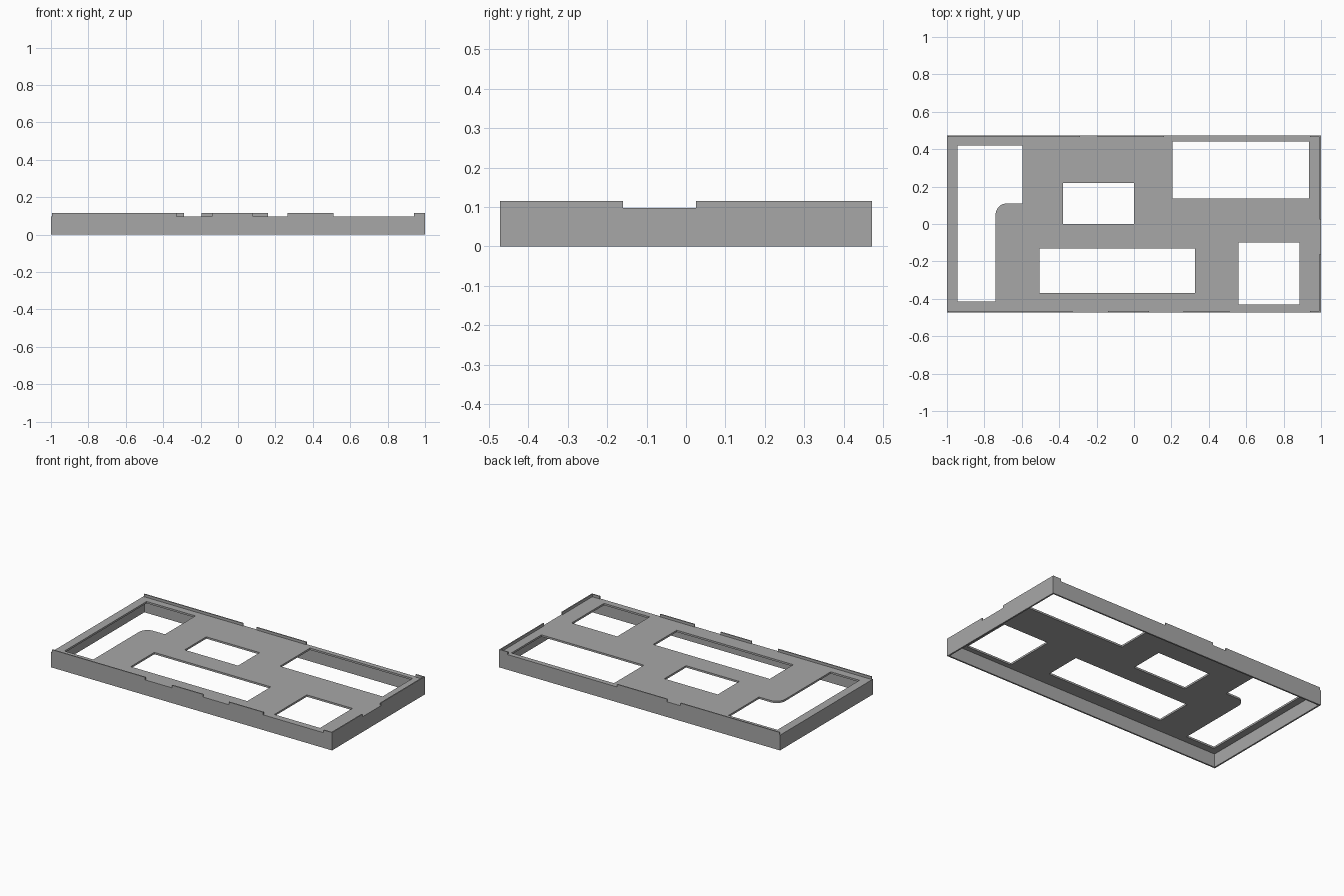
import bpy
import math

if "Cube" in bpy.data.objects:
    bpy.data.objects.remove(bpy.data.objects["Cube"])

HX, HY = 1.0, 0.472           # half length, half depth
WALL = 0.01                   # skirt thickness
PLATE_TOP, RIM_TOP = 0.098, 0.115
PLATE_THICK = 0.012

grey = bpy.data.materials.new("warm_grey_plastic")
grey.diffuse_color = (0.39, 0.39, 0.39, 1)
grey.use_nodes = True
grey.node_tree.nodes["Principled BSDF"].inputs["Base Color"].default_value = grey.diffuse_color


def rect(x0, x1, y0, y1):
    return [(x0, y0), (x1, y0), (x1, y1), (x0, y1)]


def slab(name, loops, z0, z1):
    """Filled flat profile (first loop outside, others holes) from z0 to z1."""
    cu = bpy.data.curves.new(name, 'CURVE')
    cu.dimensions = '2D'
    cu.fill_mode = 'BOTH'
    cu.extrude = (z1 - z0) / 2
    for pts in loops:
        sp = cu.splines.new('POLY')
        sp.points.add(len(pts) - 1)
        for p, (x, y) in zip(sp.points, pts):
            p.co = (x, y, 0, 1)
        sp.use_cyclic_u = True
    ob = bpy.data.objects.new(name, cu)
    ob.location.z = (z0 + z1) / 2
    bpy.context.collection.objects.link(ob)
    bpy.ops.object.select_all(action='DESELECT')
    ob.select_set(True)
    bpy.context.view_layer.objects.active = ob
    bpy.ops.object.convert(target='MESH')
    ob = bpy.context.object
    ob.name = name
    ob.data.materials.clear()
    ob.data.materials.append(grey)
    for f in ob.data.polygons:
        f.use_smooth = False
    return ob


# stepped opening on the left, with one rounded inner corner
corner = [(-0.68 + 0.06 * math.cos(a), 0.05 + 0.06 * math.sin(a))
          for a in (math.pi / 2 + i * math.pi / 16 for i in range(9))]
stepped = [(-0.945, -0.415), (-0.945, 0.42), (-0.597, 0.42), (-0.597, 0.11)]
stepped += corner + [(-0.74, -0.415)]

# top plate with its openings
slab("top_plate", [
    rect(-HX + WALL, HX - WALL, -HY + WALL, HY - WALL),
    stepped,
    rect(-0.38, 0.0, 0.0, 0.22),
    rect(-0.505, 0.325, -0.37, -0.13),
    rect(0.205, 0.935, 0.135, 0.44),
    rect(0.56, 0.885, -0.43, -0.10),
], PLATE_TOP - PLATE_THICK, PLATE_TOP)

# skirt around the plate, open underneath
slab("side_skirt", [
    rect(-HX, HX, -HY, HY),
    rect(-HX + WALL, HX - WALL, -HY + WALL, HY - WALL),
], 0, PLATE_TOP)

# raised rim tabs along the edges
LIP = 0.007
for i, (a, b) in enumerate([(-0.995, -0.33), (-0.14, 0.08), (0.265, 0.51), (0.94, 0.995)]):
    slab(f"front_rim_tab_{i}", [rect(a, b, -HY, -HY + LIP)], PLATE_TOP, RIM_TOP)
for i, (a, b) in enumerate([(-0.995, -0.29), (-0.195, 0.16), (0.94, 0.995)]):
    slab(f"back_rim_tab_{i}", [rect(a, b, HY - LIP, HY)], PLATE_TOP, RIM_TOP)
for i, (a, b) in enumerate([(-HY, -0.16), (0.025, HY)]):
    slab(f"right_rim_tab_{i}", [rect(HX - LIP, HX, a, b)], PLATE_TOP, RIM_TOP)
